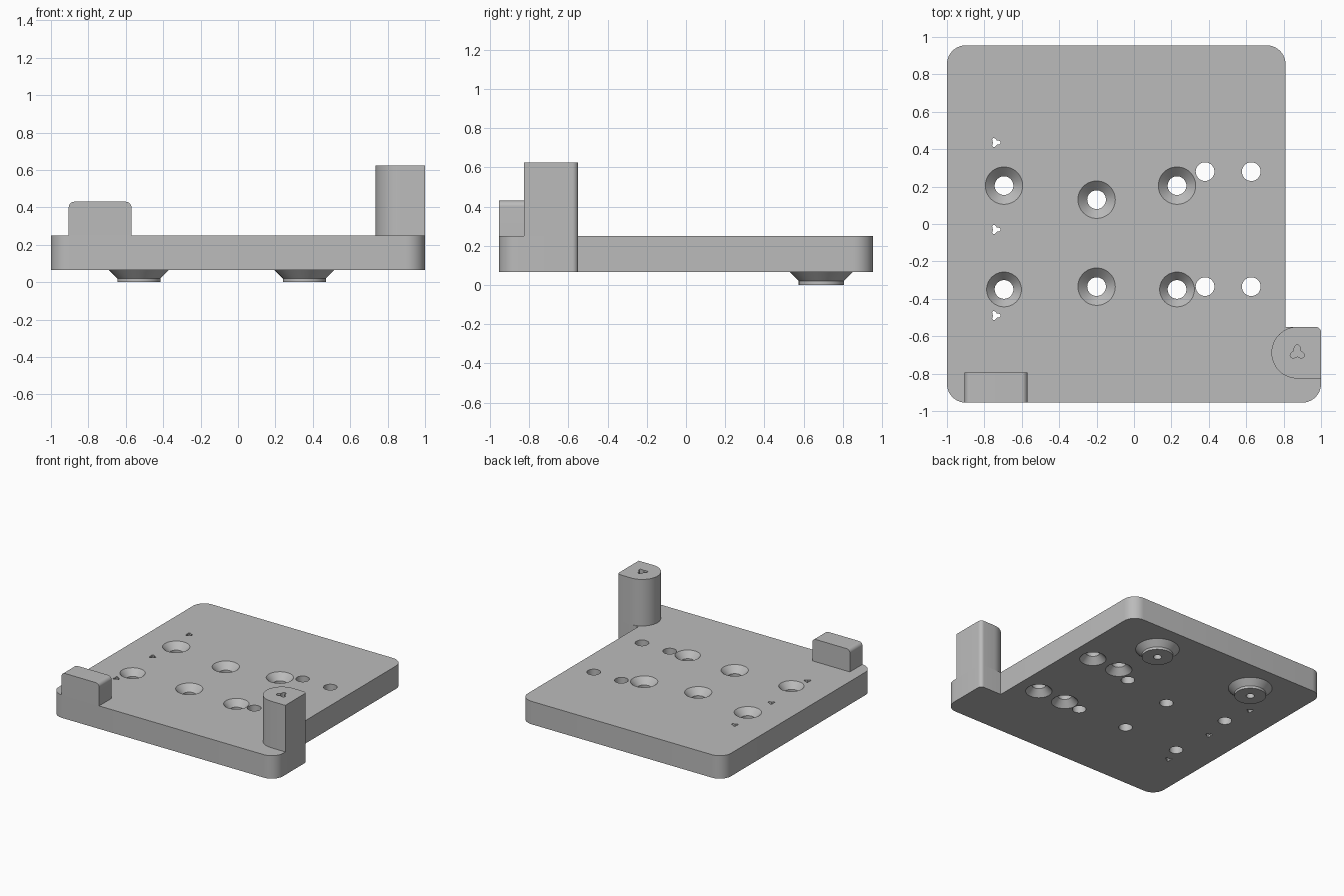
import bpy, bmesh
from math import sin, cos, pi, radians
from mathutils import Vector

cube = bpy.data.objects.get("Cube")
if cube:
    bpy.data.objects.remove(cube, do_unlink=True)

BASE, TOP = 0.065, 0.25

grey = bpy.data.materials.new("light grey")
grey.use_nodes = True
grey.diffuse_color = (0.5, 0.5, 0.5, 1)
grey.node_tree.nodes["Principled BSDF"].inputs["Base Color"].default_value = (0.5, 0.5, 0.5, 1)


def rounded(corners, steps=10):
    """Outline from (x, y, radius) corners, with each corner filleted."""
    out = []
    for i, (x, y, r) in enumerate(corners):
        p = Vector((x, y))
        if r == 0:
            out.append(p)
            continue
        a = (Vector(corners[i - 1][:2]) - p).normalized()
        b = (Vector(corners[(i + 1) % len(corners)][:2]) - p).normalized()
        centre = p + (a + b) * r
        for k in range(steps + 1):
            t = k / steps * pi / 2
            out.append(centre - b * r * cos(t) - a * r * sin(t))
    return out


def extrude(bm, points, offset):
    """Closed prism from a planar ring of 3D points."""
    low = [bm.verts.new(p) for p in points]
    high = [bm.verts.new(Vector(p) + Vector(offset)) for p in points]
    bm.faces.new(low)
    bm.faces.new(high)
    n = len(low)
    for i in range(n):
        j = (i + 1) % n
        bm.faces.new((low[i], low[j], high[j], high[i]))


def lathe(bm, x, y, profile, sides=48):
    """Closed turned solid from (radius, z) points, capped at both ends."""
    rings = [[bm.verts.new((x + r * cos(2 * pi * k / sides), y + r * sin(2 * pi * k / sides), z))
              for k in range(sides)] for r, z in profile]
    bm.faces.new(rings[0])
    bm.faces.new(rings[-1])
    for a, b in zip(rings, rings[1:]):
        for k in range(sides):
            m = (k + 1) % sides
            bm.faces.new((a[k], a[m], b[m], b[k]))


def trefoil(bm, x, y, size, angle, z, height):
    ring = []
    for k in range(36):
        a = 2 * pi * k / 36
        r = size * (0.75 + 0.25 * cos(3 * (a - angle)))
        ring.append((x + r * cos(a), y + r * sin(a), z))
    extrude(bm, ring, (0, 0, height))


def finish(bm, name):
    bmesh.ops.recalc_face_normals(bm, faces=bm.faces)
    mesh = bpy.data.meshes.new(name)
    bm.to_mesh(mesh)
    bm.free()
    mesh.materials.append(grey)
    obj = bpy.data.objects.new(name, mesh)
    bpy.context.collection.objects.link(obj)
    return obj


def activate(obj):
    bpy.ops.object.select_all(action='DESELECT')
    obj.select_set(True)
    bpy.context.view_layer.objects.active = obj


# Base plate with a tab at the front left corner
bm = bmesh.new()
outline = rounded([(-1, -0.955, 0.1), (1, -0.955, 0.1), (1, -0.55, 0.03),
                   (0.81, -0.55, 0), (0.81, 0.955, 0.1), (-1, 0.955, 0.1)])
extrude(bm, [(p.x, p.y, BASE) for p in outline], (0, 0, TOP - BASE))
plate = finish(bm, "base_plate")

# D-shaped post
bm = bmesh.new()
cx, cy, r = 0.873, -0.688, 0.138
ring = rounded([(cx, cy - r, 0), (1, cy - r, 0), (1, cy + r, 0.03), (cx, cy + r, 0)])
ring += [Vector((cx - r * sin(t * pi / 24), cy + r * cos(t * pi / 24))) for t in range(1, 24)]
extrude(bm, [(p.x, p.y, TOP) for p in ring], (0, 0, 0.375))
post = finish(bm, "corner_post")

# Stop block with rounded upper corners
bm = bmesh.new()
ring = rounded([(-0.905, TOP, 0), (-0.57, TOP, 0), (-0.57, 0.43, 0.03), (-0.905, 0.43, 0.03)])
extrude(bm, [(p.x, -0.955, p.y) for p in ring], (0, 0.16, 0))
block = finish(bm, "stop_block")

# Conical feet with a blind hole
feet = []
for side, x in (("right", -0.53), ("left", 0.355)):
    bm = bmesh.new()
    lathe(bm, x, 0.69, [(0.16, BASE), (0.115, 0.02), (0.115, 0), (0.03, 0), (0.03, 0.05)])
    feet.append(finish(bm, "foot_" + side))

# Cutters: countersunk holes from above and below, and trefoil holes
bm = bmesh.new()
over, under, hole, sink = TOP + 0.02, BASE - 0.02, 0.05, 0.05
for x, y, r in ((-0.695, 0.205, 0.1), (-0.2, 0.13, 0.1), (0.23, 0.205, 0.1),
                (-0.695, -0.35, 0.093), (-0.2, -0.335, 0.1), (0.23, -0.35, 0.093)):
    lathe(bm, x, y, [(hole, under), (hole, TOP - sink), (r, TOP), (r, over)])
for x in (0.38, 0.627):
    for y in (0.28, -0.335):
        lathe(bm, x, y, [(0.097, under), (0.097, BASE), (hole, BASE + sink), (hole, over)])
for y in (0.435, -0.03, -0.49):
    trefoil(bm, -0.74, y, 0.027, 0, under, over - under)
trefoil(bm, 0.873, -0.688, 0.042, pi / 2, 0.45, 0.3)
cutter = finish(bm, "hole_cutter")
cutter.hide_render = True

for obj in (plate, post):
    mod = obj.modifiers.new("holes", 'BOOLEAN')
    mod.operation = 'DIFFERENCE'
    mod.solver = 'EXACT'
    mod.object = cutter
    activate(obj)
    bpy.ops.object.modifier_apply(modifier=mod.name)
bpy.data.objects.remove(cutter, do_unlink=True)

for obj in (plate, post, block, *feet):
    activate(obj)
    bpy.ops.object.shade_smooth_by_angle(angle=radians(30))
